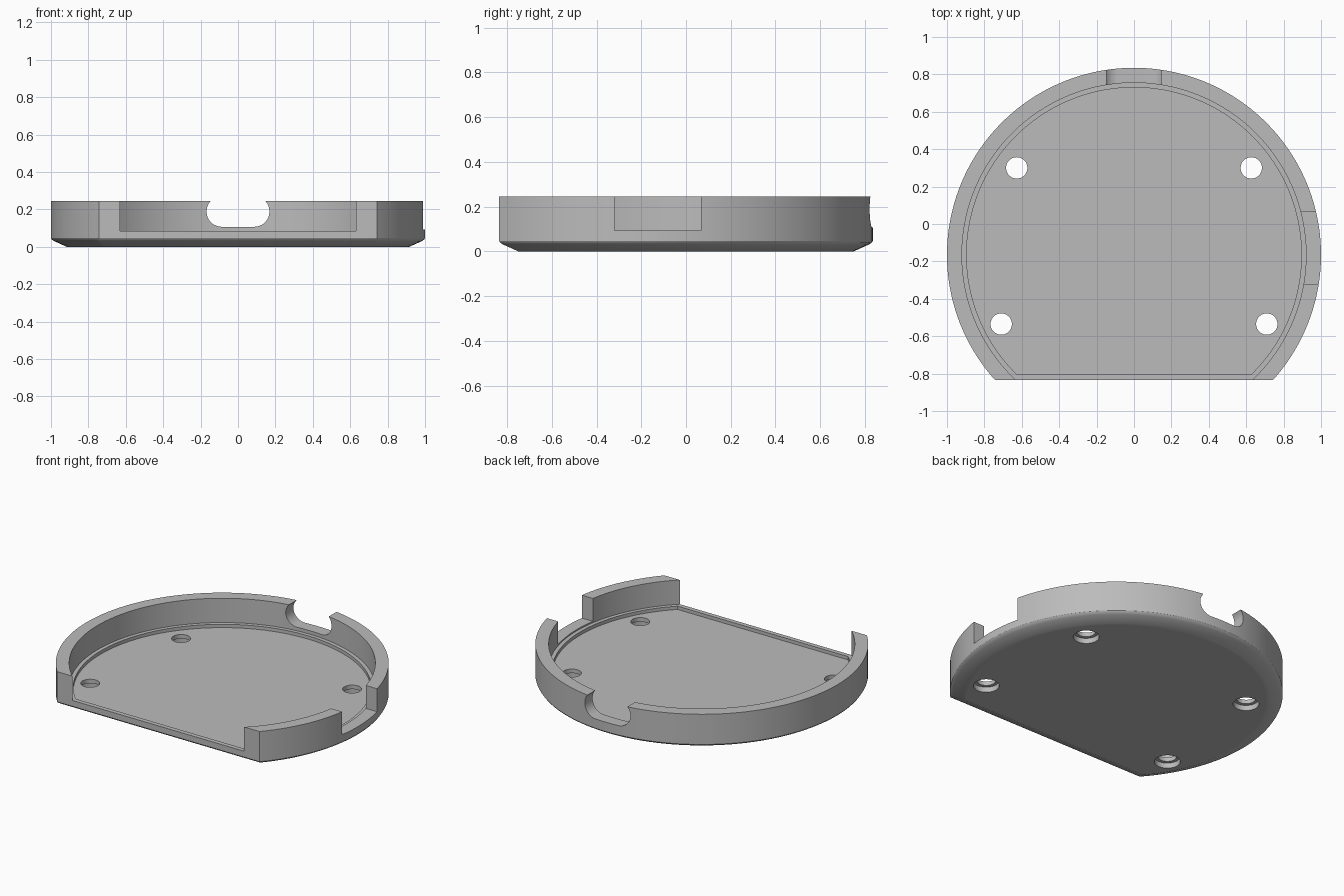
import bpy
import bmesh
from math import asin, sin, cos, pi, radians

if "Cube" in bpy.data.objects:
    bpy.data.objects.remove(bpy.data.objects["Cube"], do_unlink=True)

CENTRE_Y = -0.165
FLAT_Y = -0.835
HEIGHT = 0.245
LEDGE_Z = 0.084
FLOOR_Z = 0.062

grey = bpy.data.materials.new("plain grey")
grey.use_nodes = True
grey.diffuse_color = (0.5, 0.5, 0.5, 1)
grey.node_tree.nodes["Principled BSDF"].inputs["Base Color"].default_value = (0.5, 0.5, 0.5, 1)


def d_outline(radius, flat_y, steps=144):
    """Circle cut straight across the front, counter-clockwise."""
    start = asin((flat_y - CENTRE_Y) / radius)
    sweep = pi - 2 * start
    return [(radius * cos(start + sweep * i / steps),
             CENTRE_Y + radius * sin(start + sweep * i / steps))
            for i in range(steps + 1)]


def circle(x, y, radius, steps=48):
    return [(x + radius * cos(2 * pi * i / steps), y + radius * sin(2 * pi * i / steps))
            for i in range(steps)]


def loft(name, rings):
    """Closed solid through equal-length rings of 3D points."""
    bm = bmesh.new()
    loops = [[bm.verts.new(p) for p in ring] for ring in rings]
    n = len(loops[0])
    for low, high in zip(loops, loops[1:]):
        for i in range(n):
            j = (i + 1) % n
            bm.faces.new((low[i], low[j], high[j], high[i]))
    bm.faces.new(loops[0][::-1])
    bm.faces.new(loops[-1])
    bmesh.ops.recalc_face_normals(bm, faces=bm.faces)
    mesh = bpy.data.meshes.new(name)
    bm.to_mesh(mesh)
    bm.free()
    mesh.materials.append(grey)
    obj = bpy.data.objects.new(name, mesh)
    bpy.context.collection.objects.link(obj)
    return obj


def prism(name, outline, z0, z1):
    return loft(name, [[(x, y, z) for x, y in outline] for z in (z0, z1)])


def cut(target, cutter):
    cutter.hide_render = True
    mod = target.modifiers.new("cut", 'BOOLEAN')
    mod.operation = 'DIFFERENCE'
    mod.solver = 'EXACT'
    mod.object = cutter
    bpy.context.view_layer.objects.active = target
    bpy.ops.object.modifier_apply(modifier=mod.name)
    bpy.data.objects.remove(cutter, do_unlink=True)


# Body with a chamfered lower edge: (inset, height) from the underside up
profile = [(0.1, 0), (0.085, 0), (0.02, 0.029), (0.005, 0.038), (0, 0.046), (0, HEIGHT)]
tray = loft("round_tray", [[(x, y, z) for x, y in d_outline(1 - d, FLAT_Y + d)]
                           for d, z in profile])

# Pocket inside the wall, open at the flat front, and the shallow floor recess
cut(tray, prism("pocket_cutter", circle(0, CENTRE_Y, 0.92, 180), LEDGE_Z, 0.5))
cut(tray, prism("recess_cutter", d_outline(0.895, -0.805), FLOOR_Z, 0.3))

# Square notch in the left wall
cut(tray, prism("notch_cutter", [(0.8, -0.32), (1.2, -0.32), (1.2, 0.068), (0.8, 0.068)],
                0.093, 0.5))

# Rounded cable slot in the back wall
slot = []
for side, start in ((1, -pi / 2), (-1, pi / 2)):
    slot += [(side * 0.086 + 0.082 * cos(start + pi * i / 24),
              0.189 + 0.082 * sin(start + pi * i / 24)) for i in range(25)]
cut(tray, loft("slot_cutter", [[(x, y, z) for x, z in slot] for y in (0.6, 1.0)]))

# Four screw holes, widened from below
for hx, hy in ((0.627, 0.3), (0.71, -0.535)):
    for side in (-1, 1):
        cut(tray, prism("hole_cutter", circle(side * hx, hy, 0.057), -0.1, 0.2))
        cut(tray, prism("counterbore_cutter", circle(side * hx, hy, 0.078), -0.1, 0.035))

bpy.ops.object.select_all(action='DESELECT')
tray.select_set(True)
bpy.context.view_layer.objects.active = tray
bpy.ops.object.shade_smooth_by_angle(angle=radians(32))
